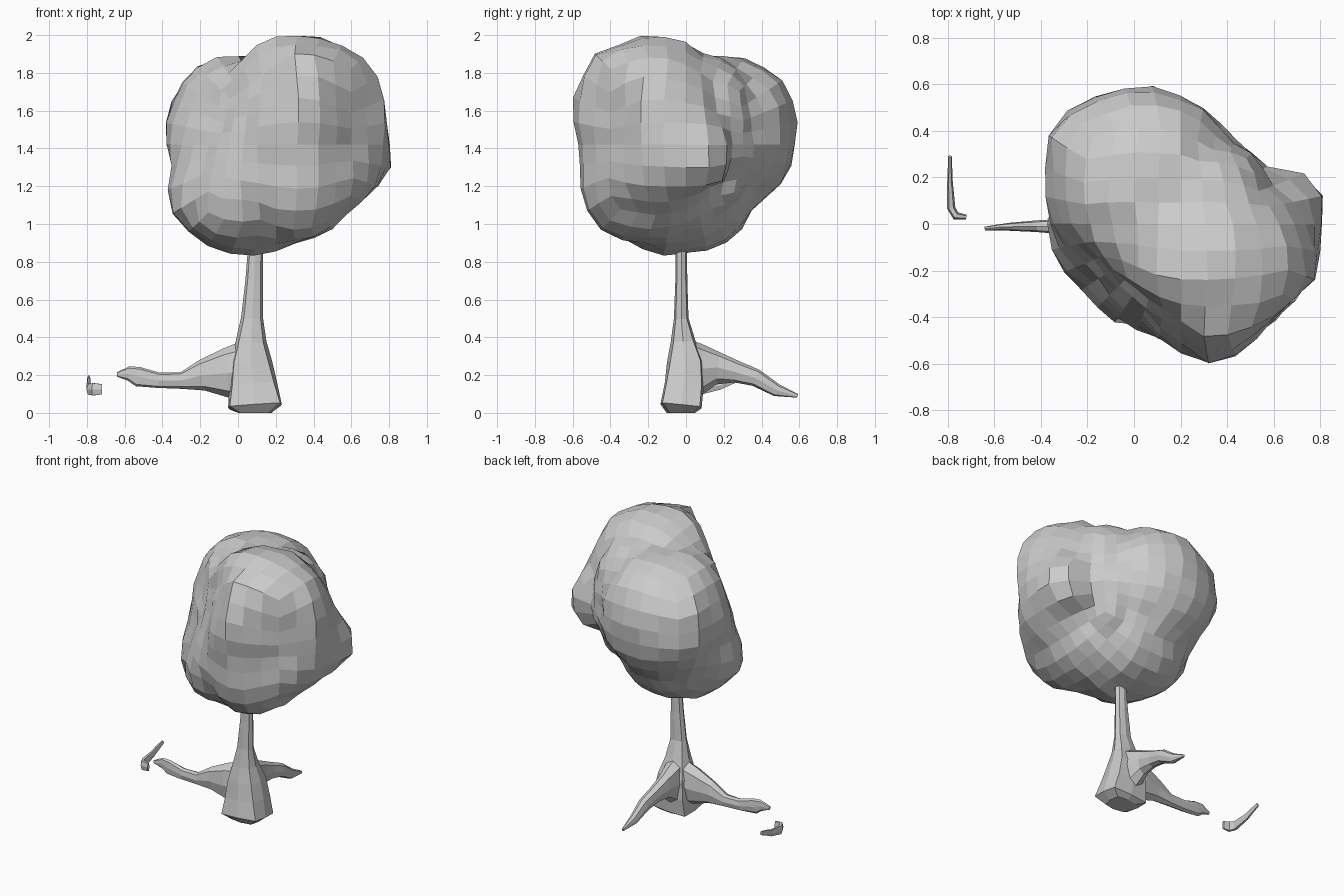
import bpy, bmesh, math, random
from mathutils import Vector

random.seed(4)


def finish(bm, name):
    bmesh.ops.recalc_face_normals(bm, faces=bm.faces)
    mesh = bpy.data.meshes.new(name)
    bm.to_mesh(mesh)
    bm.free()
    obj = bpy.data.objects.new(name, mesh)
    bpy.context.collection.objects.link(obj)
    return obj


def limb(name, stations, up, sides=8, jitter=0.0):
    """Loft along stations of (x, y, z, half width, half depth[, squareness])."""
    bm = bmesh.new()
    pts = [Vector(s[:3]) for s in stations]
    rings = []
    for i, s in enumerate(stations):
        tangent = (pts[min(i + 1, len(pts) - 1)] - pts[max(i - 1, 0)]).normalized()
        side = tangent.cross(Vector(up)).normalized()
        depth = side.cross(tangent)
        p = s[5] if len(s) > 5 else 2.3
        ring = []
        for k in range(sides):
            a = 2 * math.pi * k / sides
            c, d = math.cos(a), math.sin(a)
            scale = (abs(c) ** p + abs(d) ** p) ** (-1 / p)
            scale *= 1 + random.uniform(-jitter, jitter)
            ring.append(bm.verts.new(pts[i] + scale * (side * s[3] * c + depth * s[4] * d)))
        rings.append(ring)
    for a, b in zip(rings, rings[1:]):
        for k in range(sides):
            n = (k + 1) % sides
            bm.faces.new((a[k], a[n], b[n], b[k]))
    bm.faces.new(rings[0])
    bm.faces.new(rings[-1])
    return finish(bm, name)


# Foliage: a quad ball shrink-wrapped onto overlapping rounded lobes
# Each lobe: centre, radii, roundness exponent
lobes = [
    ((0.34, -0.17, 1.50), (0.46, 0.39, 0.505), 2.15),  # front right
    ((0.03, 0.17, 1.49), (0.41, 0.42, 0.41), 2.15),    # back left
    ((0.05, -0.04, 1.22), (0.42, 0.41, 0.38), 2.15),   # underside
    ((0.30, -0.20, 1.22), (0.30, 0.36, 0.31), 2.2),    # low front
    ((0.33, -0.43, 1.62), (0.18, 0.175, 0.30), 2.2),   # front nub
    ((0.65, 0.065, 1.37), (0.165, 0.165, 0.18), 3.2),  # right nub
    ((-0.18, 0.30, 1.50), (0.20, 0.20, 0.28), 2.4),    # left nub
    ((0.30, 0.14, 1.48), (0.28, 0.24, 0.42), 2.0),     # saddle fill, back right
    ((0.14, 0.00, 1.50), (0.27, 0.26, 0.41), 2.0),     # saddle fill, front left
]


def inside(p):
    # The front left side is planed off, leaning inwards towards the top
    if -(p.x + p.y) / 1.414 > 0.36 - 0.30 * (p.z - 1.15):
        return False
    # The front right side is slightly flattened
    if (p.x - p.y) / 1.414 > 0.71:
        return False
    return any(sum((abs(p[i] - c[i]) / r[i]) ** n for i in range(3)) < 1
               for c, r, n in lobes)


bm = bmesh.new()
bmesh.ops.create_cube(bm, size=2)
bmesh.ops.subdivide_edges(bm, edges=bm.edges[:], cuts=7, use_grid_fill=True)
centre = Vector((0.2, 0.0, 1.42))
for v in bm.verts:
    ray = Vector([math.tan(c * math.pi / 4) for c in v.co]).normalized()
    t = 1.1
    while t > 0.05 and not inside(centre + ray * t):
        t -= 0.005
    v.co = centre + ray * (t + random.uniform(-0.01, 0.024))
bmesh.ops.smooth_vert(bm, verts=bm.verts, factor=0.3,
                      use_axis_x=True, use_axis_y=True, use_axis_z=True)
finish(bm, "foliage")

# Trunk, squared and flared at the foot
limb("trunk", [
    (0.09, -0.025, 0.00, 0.09, 0.075, 4),
    (0.09, -0.025, 0.035, 0.145, 0.108, 7),
    (0.08, -0.01, 0.15, 0.125, 0.105, 5),
    (0.07, -0.005, 0.27, 0.11, 0.095, 4),
    (0.07, -0.015, 0.38, 0.08, 0.065, 3),
    (0.075, -0.025, 0.50, 0.058, 0.038, 2.6),
    (0.085, -0.025, 0.70, 0.047, 0.032),
    (0.095, -0.025, 0.95, 0.036, 0.029),
], (0, 1, 0), jitter=0.03)

# Root reaching to the left
limb("left_root", [
    (0.07, -0.01, 0.23, 0.08, 0.16),
    (-0.06, -0.01, 0.21, 0.07, 0.13),
    (-0.19, -0.01, 0.20, 0.045, 0.08),
    (-0.30, -0.01, 0.172, 0.033, 0.044),
    (-0.42, -0.01, 0.172, 0.025, 0.042),
    (-0.53, -0.012, 0.192, 0.018, 0.054),
    (-0.58, -0.014, 0.208, 0.013, 0.038),
    (-0.64, -0.02, 0.203, 0.008, 0.012),
], (0, 0, 1), jitter=0.05)

# Root reaching to the back
limb("back_root", [
    (0.07, -0.01, 0.24, 0.08, 0.16),
    (0.06, 0.08, 0.235, 0.07, 0.14),
    (0.055, 0.17, 0.24, 0.05, 0.085),
    (0.06, 0.27, 0.215, 0.04, 0.058),
    (0.07, 0.37, 0.185, 0.035, 0.048),
    (0.075, 0.48, 0.12, 0.025, 0.034),
    (0.08, 0.59, 0.09, 0.008, 0.010),
], (0, 0, 1), jitter=0.06)

# Loose root tip surfacing beyond the left root
limb("root_tip", [
    (-0.72, 0.03, 0.125, 0.01, 0.03),
    (-0.765, 0.035, 0.125, 0.018, 0.036),
    (-0.785, 0.07, 0.125, 0.018, 0.032),
    (-0.79, 0.18, 0.145, 0.012, 0.024),
    (-0.79, 0.23, 0.165, 0.01, 0.020),
    (-0.79, 0.29, 0.185, 0.008, 0.014),
], (0, 0, 1), sides=6)
